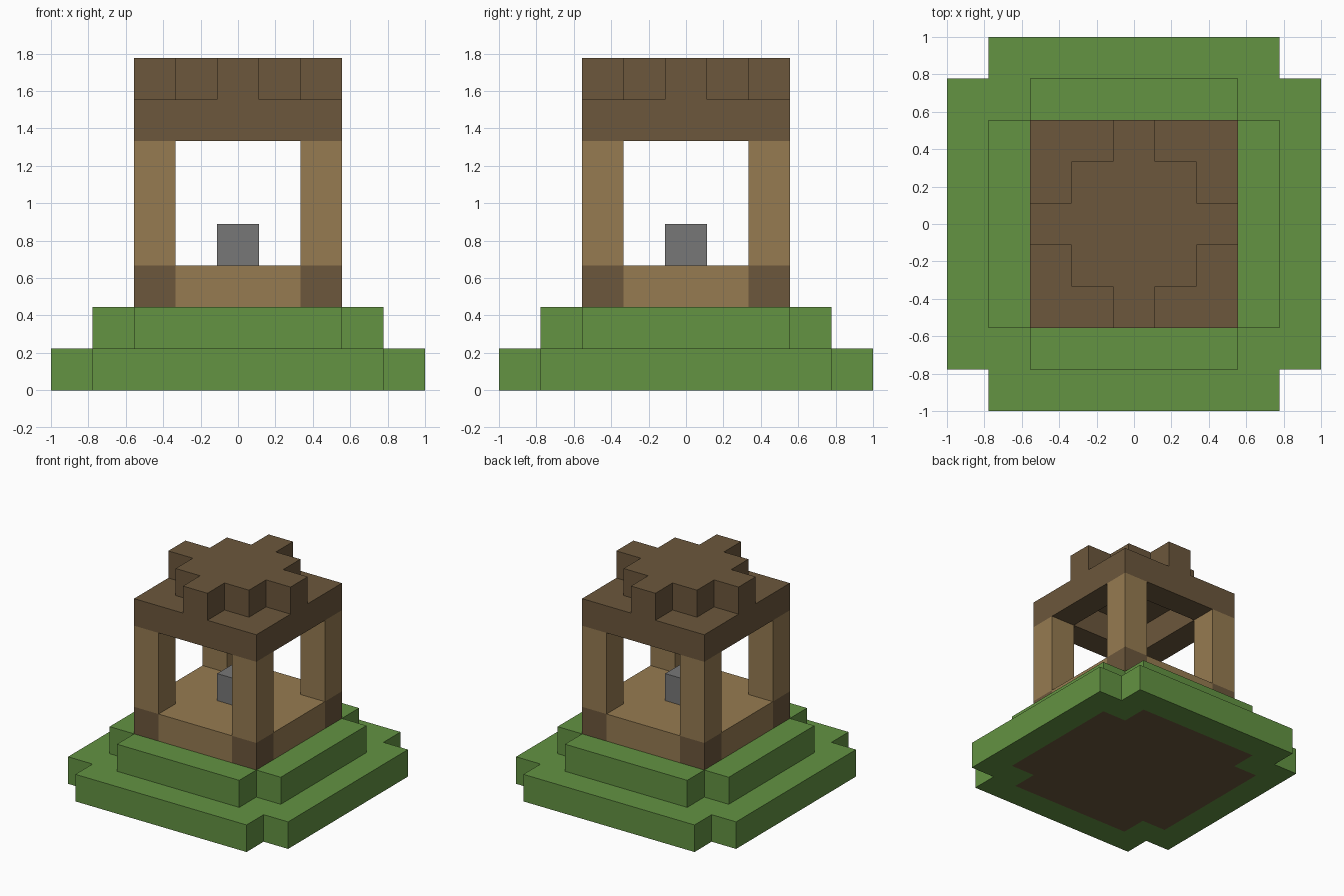
import bpy
import bmesh
from mathutils import Vector

cube = bpy.data.objects.get("Cube")
if cube:
    bpy.data.objects.remove(cube, do_unlink=True)

U = 2 / 9  # edge of one block


def material(name, rgb):
    """Flat material from display colour values (0-255), stored as linear."""
    lin = [((c / 255 + 0.055) / 1.055) ** 2.4 for c in rgb]
    mat = bpy.data.materials.new(name)
    mat.use_nodes = True
    mat.diffuse_color = (*lin, 1)
    bsdf = mat.node_tree.nodes["Principled BSDF"]
    bsdf.inputs["Base Color"].default_value = (*lin, 1)
    bsdf.inputs["Roughness"].default_value = 0.9
    return mat


GRASS = material("grass green", (99, 147, 66))
BARK = material("dark brown wood", (108, 87, 60))
PLANK = material("tan wood", (150, 123, 81))
STONE = material("stone grey", (119, 119, 119))


def layer(name, width, bottom, height, mats, keep, paint=None):
    """Extrude the kept cells of a square block grid; a, b are cell distances from the centre."""
    bm = bmesh.new()
    bmesh.ops.create_grid(bm, x_segments=width, y_segments=width, size=width * U / 2)

    def cell(p):
        return round(abs(p.x) / U), round(abs(p.y) / U)

    drop = [f for f in bm.faces if not keep(*cell(f.calc_center_median()))]
    bmesh.ops.delete(bm, geom=drop, context='FACES')

    # Raise the flat outline into a slab
    out = bmesh.ops.extrude_face_region(bm, geom=bm.faces[:], use_keep_orig=True)
    top = [v for v in out["geom"] if isinstance(v, bmesh.types.BMVert)]
    bmesh.ops.translate(bm, verts=top, vec=Vector((0, 0, height * U)))
    bmesh.ops.recalc_face_normals(bm, faces=bm.faces[:])

    # Second colour by rule, looking half a block inside each face
    if paint:
        for f in bm.faces:
            a, b = cell(f.calc_center_median() - f.normal * U / 2)
            f.material_index = int(paint(a, b, f.normal))
    bmesh.ops.dissolve_limit(bm, angle_limit=0.01, verts=bm.verts[:],
                             edges=bm.edges[:], delimit={'MATERIAL'})

    mesh = bpy.data.meshes.new(name)
    bm.to_mesh(mesh)
    bm.free()
    for m in mats:
        mesh.materials.append(m)
    obj = bpy.data.objects.new(name, mesh)
    obj.location.z = bottom * U
    bpy.context.collection.objects.link(obj)
    return obj


def notched(r):
    """Square of radius r cells without its four corners."""
    return lambda a, b: max(a, b) <= r and a + b < 2 * r


def corner(a, b):
    return a == 2 and b == 2


# Grass mound: two notched steps, with bare earth under the lower one
inner = notched(3)
layer("lower_grass_step", 9, 0, 1, [GRASS, BARK], notched(4),
      lambda a, b, n: n.z < -0.5 and inner(a, b))
layer("upper_grass_step", 7, 1, 1, [GRASS], inner)

# Plank floor with dark corner blocks
layer("floor", 5, 2, 1, [PLANK, BARK], lambda a, b: True,
      lambda a, b, n: corner(a, b))

# Four corner posts and the stone in the middle
layer("corner_posts", 5, 3, 3, [PLANK], corner)
layer("centre_stone", 1, 3, 1, [STONE], lambda a, b: True)

# Roof: open square ring closed by a stepped cross on top
layer("roof_ring", 5, 6, 1, [BARK], lambda a, b: max(a, b) == 2)
layer("roof_cap", 5, 7, 1, [BARK], lambda a, b: a + b <= 2)
